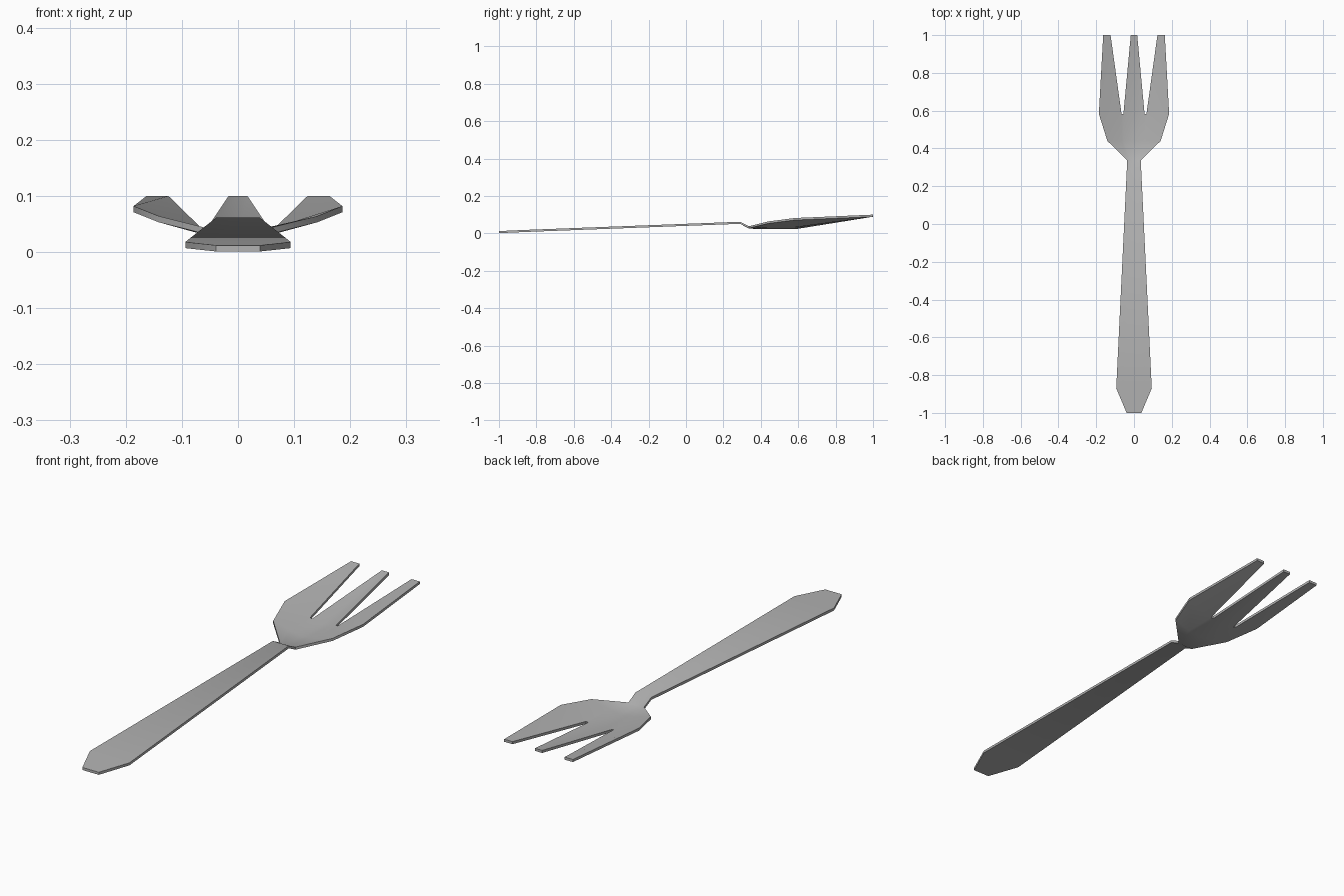
import bpy
import bmesh
from math import radians

cube = bpy.data.objects.get("Cube")
if cube:
    bpy.data.objects.remove(cube, do_unlink=True)

THICKNESS = 0.011

steel = bpy.data.materials.new("grey_steel")
steel.use_nodes = True
grey = (0.45, 0.45, 0.45, 1)
steel.diffuse_color = grey
steel.node_tree.nodes["Principled BSDF"].inputs["Base Color"].default_value = grey

# Cross-sections from handle end to tips:
# y, two inner columns, half width, centre height, edge height
sections = [
    (-1.0, 0.02, 0.024, 0.039, 0.012, 0.012),
    (-0.87, 0.047, 0.055, 0.094, 0.018, 0.018),
    (0.29, 0.019, 0.023, 0.038, 0.062, 0.062),
    (0.337, 0.018, 0.022, 0.037, 0.036, 0.038),
    (0.44, 0.055, 0.065, 0.141, 0.034, 0.064),
    (0.583, 0.056, 0.066, 0.186, 0.033, 0.082),
    (1.0, 0.017, 0.124, 0.163, 0.1, 0.1),
]

# Upper surface, symmetric about the centre line
bm = bmesh.new()
rows = []
for y, inner, outer, half, z_mid, z_edge in sections:
    row = []
    for x in (-half, -outer, -inner, 0, inner, outer, half):
        z = z_mid + (z_edge - z_mid) * (abs(x) / half) ** 1.5
        row.append(bm.verts.new((x, y, z)))
    rows.append(row)

for i, (a, b) in enumerate(zip(rows, rows[1:])):
    for c in range(len(a) - 1):
        # Leave the slots between the tines open
        if i == len(rows) - 2 and c in (1, 4):
            continue
        bm.faces.new((a[c], a[c + 1], b[c + 1], b[c]))

# Give the sheet its thickness
extruded = bmesh.ops.extrude_face_region(bm, geom=bm.faces[:], use_keep_orig=True)
lower = [g for g in extruded["geom"] if isinstance(g, bmesh.types.BMVert)]
bmesh.ops.translate(bm, verts=lower, vec=(0, 0, -THICKNESS))
bmesh.ops.recalc_face_normals(bm, faces=bm.faces[:])

mesh = bpy.data.meshes.new("fork")
bm.to_mesh(mesh)
bm.free()
mesh.materials.append(steel)
fork = bpy.data.objects.new("fork", mesh)
bpy.context.collection.objects.link(fork)

# Smooth bowl with crisp rim edges
bpy.ops.object.select_all(action="DESELECT")
fork.select_set(True)
bpy.context.view_layer.objects.active = fork
bpy.ops.object.shade_smooth_by_angle(angle=radians(35))
